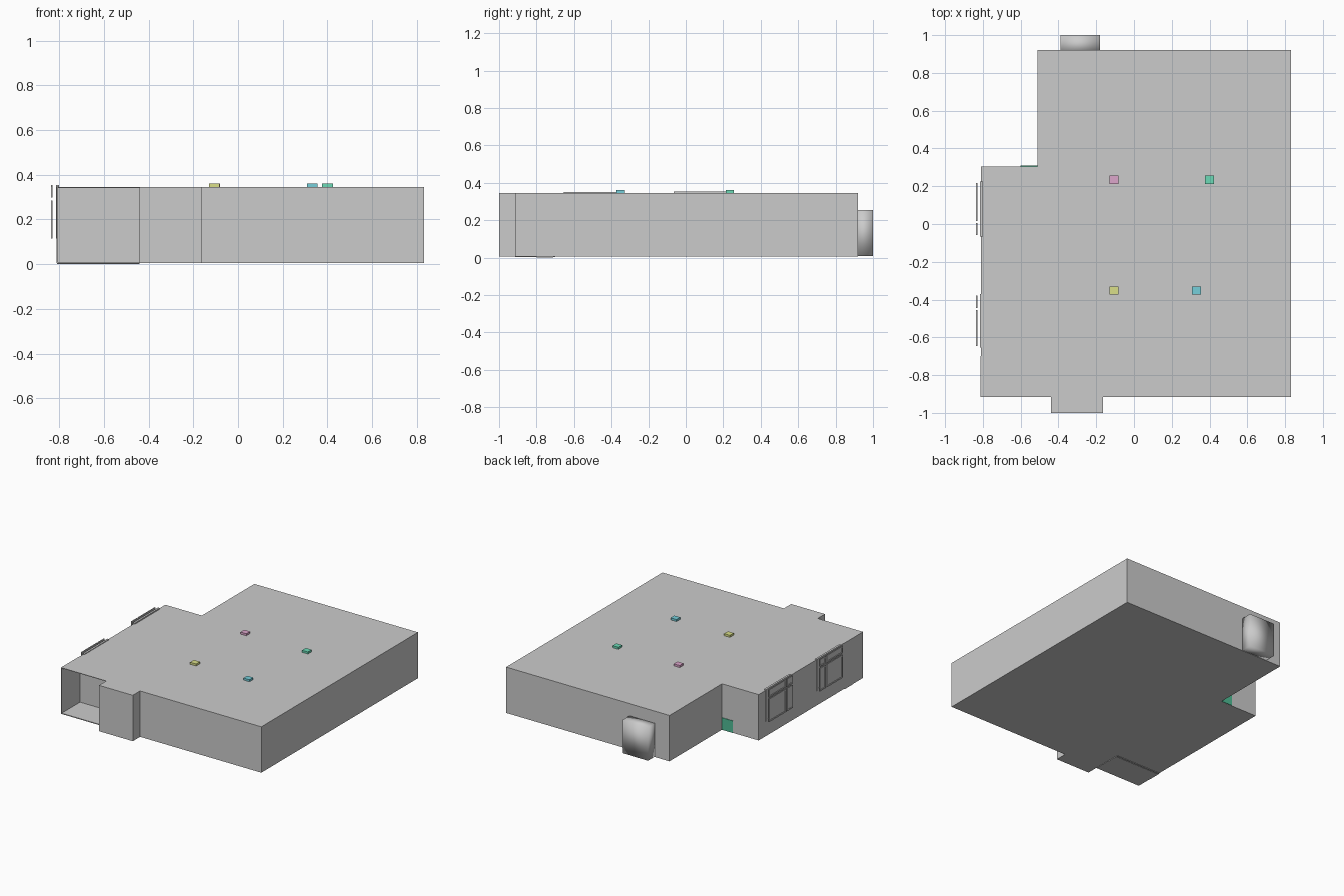
import bpy, bmesh

if "Cube" in bpy.data.objects:
    bpy.data.objects.remove(bpy.data.objects["Cube"])

Z0, Z1 = 0.005, 0.345


def material(name, rgb):
    m = bpy.data.materials.new(name)
    m.diffuse_color = (*rgb, 1)
    m.use_nodes = True
    m.node_tree.nodes["Principled BSDF"].inputs["Base Color"].default_value = m.diffuse_color
    return m


def add_object(name, bm, mat=None):
    me = bpy.data.meshes.new(name)
    bmesh.ops.recalc_face_normals(bm, faces=bm.faces)
    bm.to_mesh(me)
    bm.free()
    ob = bpy.data.objects.new(name, me)
    bpy.context.collection.objects.link(ob)
    if mat:
        me.materials.append(mat)
    return ob


def add_box(bm, x0, x1, y0, y1, z0, z1):
    verts = bmesh.ops.create_cube(bm, size=1)["verts"]
    for v in verts:
        v.co.x = x0 if v.co.x < 0 else x1
        v.co.y = y0 if v.co.y < 0 else y1
        v.co.z = z0 if v.co.z < 0 else z1


def box(name, *dims, mat=None):
    bm = bmesh.new()
    add_box(bm, *dims)
    return add_object(name, bm, mat)


# Main apartment body, with the porch corner left open
outline = [(-0.81, -0.70), (-0.44, -0.70), (-0.44, -1.0), (-0.163, -1.0),
           (-0.163, -0.915), (0.832, -0.915), (0.832, 0.92), (-0.51, 0.92),
           (-0.51, 0.305), (-0.81, 0.305)]
bm = bmesh.new()
base = bm.faces.new([bm.verts.new((x, y, Z0)) for x, y in outline])
top = bmesh.ops.extrude_face_region(bm, geom=[base])["geom"]
for v in top:
    if isinstance(v, bmesh.types.BMVert):
        v.co.z = Z1
if base not in bm.faces:
    bm.faces.new([v for v in bm.verts if v.co.z < 0.1])
add_object("apartment_shell", bm)

# Porch: thin floor, ceiling and side wall
box("porch_floor", -0.81, -0.44, -0.915, -0.70, 0.002, 0.008)
box("porch_ceiling", -0.81, -0.44, -0.915, -0.70, Z1 - 0.004, Z1)
box("porch_side_wall", -0.812, -0.806, -0.915, -0.70, Z0, Z1)
box("porch_doorstep", -0.81, -0.44, -0.80, -0.71, 0.0, 0.006)

# Smooth-shaded bay on the back wall
bay = box("back_bay", -0.39, -0.18, 0.90, 1.0, 0.008, 0.255)
for p in bay.data.polygons:
    p.use_smooth = True

# Windows on the left wall: flush frame plus raised panes with bars
def window(name, y0, y1, split, top_z):
    bm = bmesh.new()
    low, mid = 0.115, 0.285
    for a, b in ((y0, y0 + 0.02), (y1 - 0.02, y1)):
        add_box(bm, -0.815, -0.80, a, b, low, top_z)
    for a, b in ((low, low + 0.015), (top_z - 0.012, top_z)):
        add_box(bm, -0.815, -0.80, y0 + 0.02, y1 - 0.02, a, b)
    add_object(name + "_frame", bm)
    bm = bmesh.new()
    for a, b in ((y0 + 0.008, split - 0.006), (split + 0.006, y1 - 0.008)):
        for c, d in ((low, mid), (mid + 0.012, top_z)):
            add_box(bm, -0.833, -0.829, a, b, c, d)
            for e in (a, b - 0.012):
                add_box(bm, -0.836, -0.833, e, e + 0.012, c, d)
            for e in (c, d - 0.01):
                add_box(bm, -0.836, -0.833, a + 0.012, b - 0.012, e, e + 0.01)
    add_object(name + "_panes", bm)


window("living_window", -0.065, 0.225, 0.01, 0.354)
window("bedroom_window", -0.655, -0.37, -0.45, 0.35)

# Green panel showing through the notch wall
green = material("green", (0.08, 0.5, 0.3))
box("green_panel", -0.60, -0.511, 0.22, 0.309, 0.006, 0.095, mat=green)

# Ceiling lamps poking through the roof
lamps = {"pink": (-0.105, 0.235, (0.72, 0.38, 0.6)),
         "mint": (0.40, 0.235, (0.15, 0.7, 0.47)),
         "yellow": (-0.106, -0.352, (0.7, 0.74, 0.25)),
         "blue": (0.332, -0.352, (0.18, 0.62, 0.7))}
for key, (x, y, rgb) in lamps.items():
    box(key + "_ceiling_lamp", x - 0.024, x + 0.024, y - 0.022, y + 0.022,
        Z1 - 0.01, 0.36, mat=material(key, rgb))
